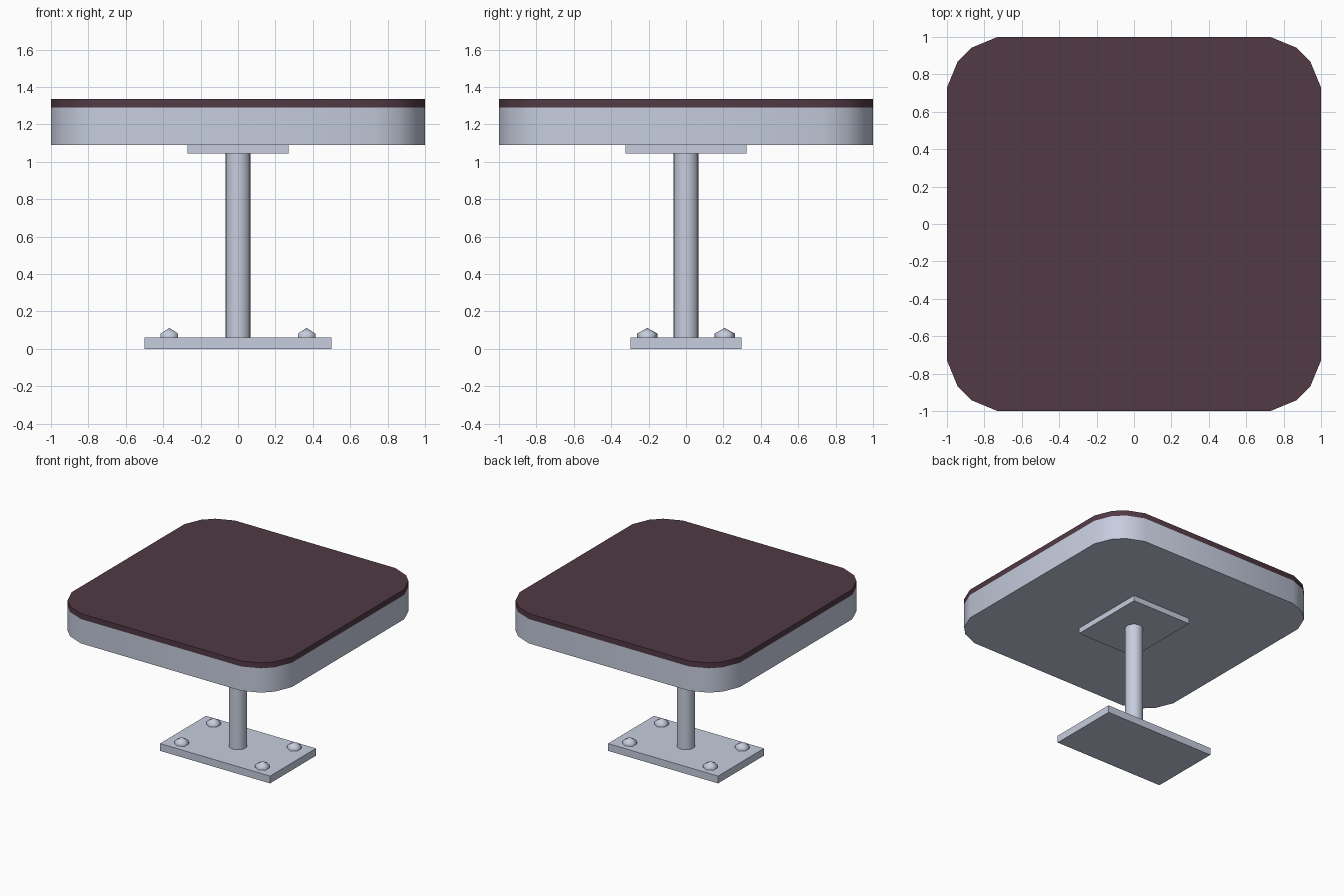
import bpy, bmesh, math

if "Cube" in bpy.data.objects:
    bpy.data.objects.remove(bpy.data.objects["Cube"])


def material(name, rgb):
    m = bpy.data.materials.new(name)
    m.diffuse_color = (*rgb, 1)
    m.use_nodes = True
    m.node_tree.nodes["Principled BSDF"].inputs["Base Color"].default_value = m.diffuse_color
    return m


STEEL = material("pale_steel", (0.565, 0.61, 0.73))
MAROON = material("dark_maroon", (0.083, 0.042, 0.059))


def prism(name, outline, z0, z1, mat, apex=None, smooth=None):
    """Extrude an outline from z0 to z1, flat topped or rising to a point."""
    bm = bmesh.new()
    low = [bm.verts.new((x, y, z0)) for x, y in outline]
    high = [bm.verts.new((x, y, z1)) for x, y in outline]
    n = len(outline)
    bm.faces.new(low[::-1])
    for i in range(n):
        j = (i + 1) % n
        bm.faces.new((low[i], low[j], high[j], high[i]))
    if apex:
        tip = bm.verts.new(apex)
        for i in range(n):
            bm.faces.new((high[i], high[(i + 1) % n], tip))
    else:
        bm.faces.new(high)
    mesh = bpy.data.meshes.new(name)
    bm.to_mesh(mesh)
    bm.free()
    mesh.materials.append(mat)
    ob = bpy.data.objects.new(name, mesh)
    bpy.context.collection.objects.link(ob)
    if smooth:
        bpy.ops.object.select_all(action='DESELECT')
        ob.select_set(True)
        bpy.context.view_layer.objects.active = ob
        bpy.ops.object.shade_smooth_by_angle(angle=math.radians(smooth))
    return ob


def rect(x, y):
    return [(-x, -y), (x, -y), (x, y), (-x, y)]


def ring(r, sides, cx=0, cy=0, start=0):
    return [(cx + r * math.cos(start + math.tau * i / sides),
             cy + r * math.sin(start + math.tau * i / sides)) for i in range(sides)]


# Rounded square outline: one corner turned four times
corner = [(1, 0.73), (0.943, 0.867), (0.867, 0.943), (0.73, 1)]
outline = []
for q in range(4):
    for x, y in corner:
        for _ in range(q):
            x, y = -y, x
        outline.append((x, y))

# Table top and its coloured surface
prism("table_top", outline, 1.09, 1.29, STEEL, smooth=30)
prism("top_surface", outline, 1.29, 1.335, MAROON, smooth=30)

# Support plate, post and floor plate
prism("support_plate", rect(0.27, 0.323), 1.045, 1.09, STEEL)
prism("post", ring(0.068, 16), 0.06, 1.045, STEEL, smooth=30)
prism("floor_plate", rect(0.5, 0.298), 0, 0.06, STEEL)

# Four hexagonal bolts with pointed heads
for i, (x, y) in enumerate(rect(0.367, 0.207)):
    prism(f"bolt_{i + 1}", ring(0.054, 6, x, y, math.pi / 6), 0.06, 0.082,
          STEEL, apex=(x, y, 0.112), smooth=70)
